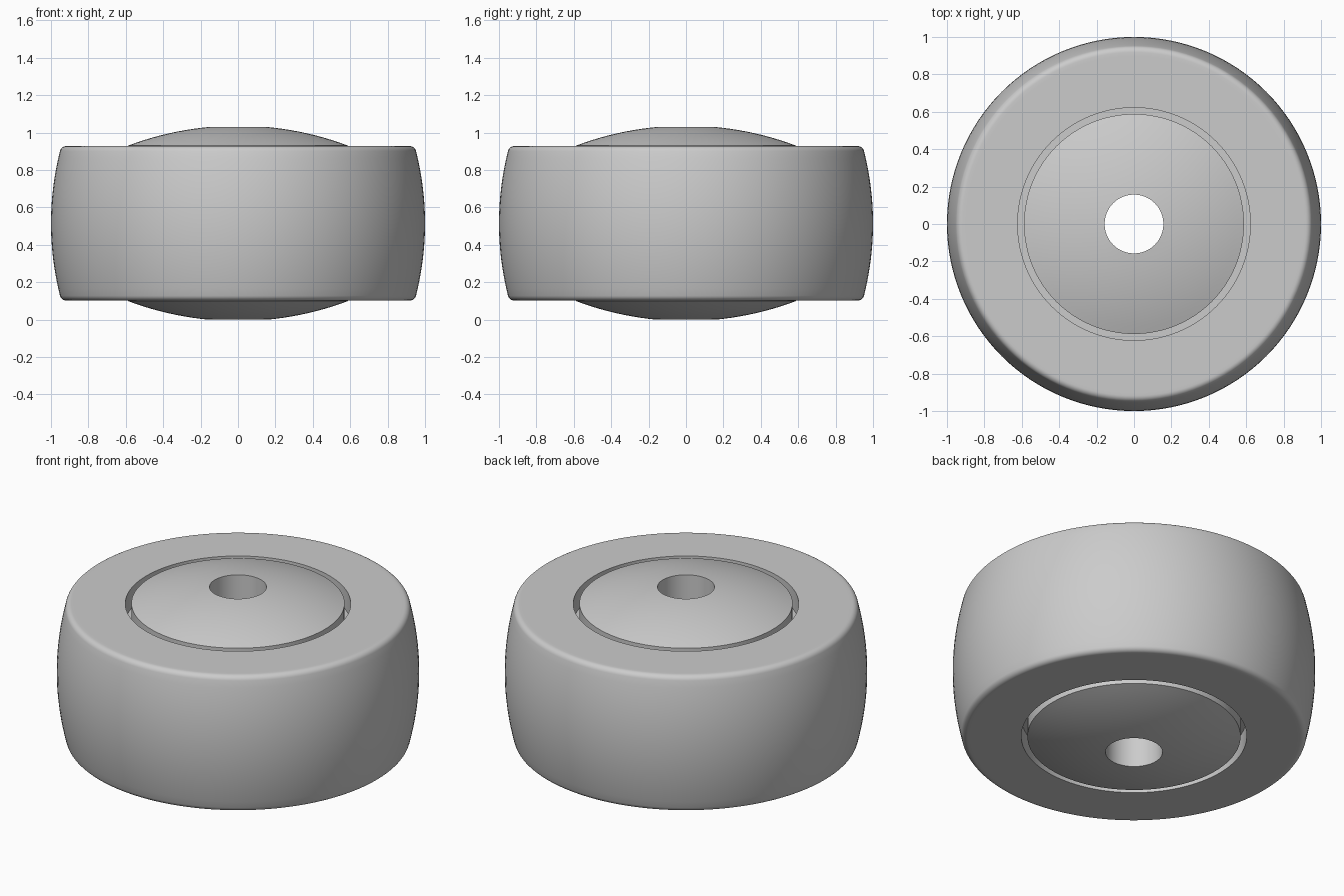
import bpy, bmesh, math
from mathutils import Matrix, Vector

cube = bpy.data.objects.get("Cube")
if cube:
    bpy.data.objects.remove(cube, do_unlink=True)

SEGMENTS = 128
MID = 0.515          # height of the symmetry plane
FACE = 0.413         # half width of the tyre
TOP = 0.515          # half width of the hub
HUB_R, RIM_R, BORE_R = 0.588, 0.622, 0.157
GROOVE = 0.29        # half height of the groove floor

grey = bpy.data.materials.new("plain_grey")
grey.use_nodes = True
grey.diffuse_color = (0.6, 0.6, 0.6, 1)
grey.node_tree.nodes["Principled BSDF"].inputs["Base Color"].default_value = (0.6, 0.6, 0.6, 1)


def arc_height(r, centre, radius):
    return centre + math.sqrt(radius ** 2 - r ** 2)


def lathe(name, half):
    """Mirror an upper half profile of (radius, height) and spin it about z."""
    profile = half + [(r, -z) for r, z in reversed(half) if z > 0]
    bm = bmesh.new()
    verts = [bm.verts.new((r, 0, z + MID)) for r, z in profile]
    edges = [bm.edges.new(pair) for pair in zip(verts, verts[1:])]
    bmesh.ops.spin(bm, geom=verts + edges, cent=(0, 0, 0), axis=(0, 0, 1),
                   angle=math.tau, steps=SEGMENTS, use_duplicate=False)
    bmesh.ops.remove_doubles(bm, verts=bm.verts, dist=0.0001)
    bm.normal_update()
    # Outermost band must face away from the axis
    outer = max(bm.faces, key=lambda f: f.calc_center_median().xy.length)
    if outer.normal.xy.dot(outer.calc_center_median().xy) < 0:
        bmesh.ops.reverse_faces(bm, faces=bm.faces)
    mesh = bpy.data.meshes.new(name)
    bm.to_mesh(mesh)
    bm.free()
    mesh.materials.append(grey)
    obj = bpy.data.objects.new(name, mesh)
    bpy.context.collection.objects.link(obj)
    bpy.ops.object.select_all(action='DESELECT')
    obj.select_set(True)
    bpy.context.view_layer.objects.active = obj
    bpy.ops.object.shade_smooth_by_angle(angle=math.radians(30))
    return obj


# Tyre: groove floor and wall, flat side, rounded shoulder, bulging tread
fillet = 0.035
shoulder = [(0.918 + fillet * math.sin(a), FACE - fillet + fillet * math.cos(a))
            for a in (math.radians(76) * i / 6 for i in range(7))]
edge_r, edge_z = shoulder[-1]
tread = [(1 - (1 - edge_r) * t * t, edge_z * t) for t in (1 - i / 10 for i in range(1, 11))]
lathe("tyre", [(HUB_R, GROOVE), (RIM_R, GROOVE), (RIM_R, FACE), (0.9, FACE)] + shoulder + tread)

# Hub: straight bore, shallow domes and the inner walls of both grooves
radius = 1.67
centre = TOP - math.sqrt(radius ** 2 - BORE_R ** 2)
radii = [BORE_R + (HUB_R - BORE_R) * i / 10 for i in range(11)]
dome = [(r, arc_height(r, centre, radius)) for r in radii]
upper = dome + [(HUB_R, GROOVE)]


def hub_half(sign):
    return [(r, sign * z) for r, z in upper]


# The bore joins the two domes, so the path runs from groove to bore to groove
def lathe_hub():
    path = list(reversed(hub_half(1))) + hub_half(-1)
    bm = bmesh.new()
    verts = [bm.verts.new((r, 0, z + MID)) for r, z in path]
    edges = [bm.edges.new(pair) for pair in zip(verts, verts[1:])]
    bmesh.ops.spin(bm, geom=verts + edges, cent=(0, 0, 0), axis=(0, 0, 1),
                   angle=math.tau, steps=SEGMENTS, use_duplicate=False)
    bmesh.ops.remove_doubles(bm, verts=bm.verts, dist=0.0001)
    bm.normal_update()
    up = max(bm.faces, key=lambda f: abs(f.normal.z) * f.calc_center_median().z)
    if up.normal.z < 0:
        bmesh.ops.reverse_faces(bm, faces=bm.faces)
    mesh = bpy.data.meshes.new("hub")
    bm.to_mesh(mesh)
    bm.free()
    mesh.materials.append(grey)
    obj = bpy.data.objects.new("hub", mesh)
    bpy.context.collection.objects.link(obj)
    bpy.ops.object.select_all(action='DESELECT')
    obj.select_set(True)
    bpy.context.view_layer.objects.active = obj
    bpy.ops.object.shade_smooth_by_angle(angle=math.radians(30))


lathe_hub()
